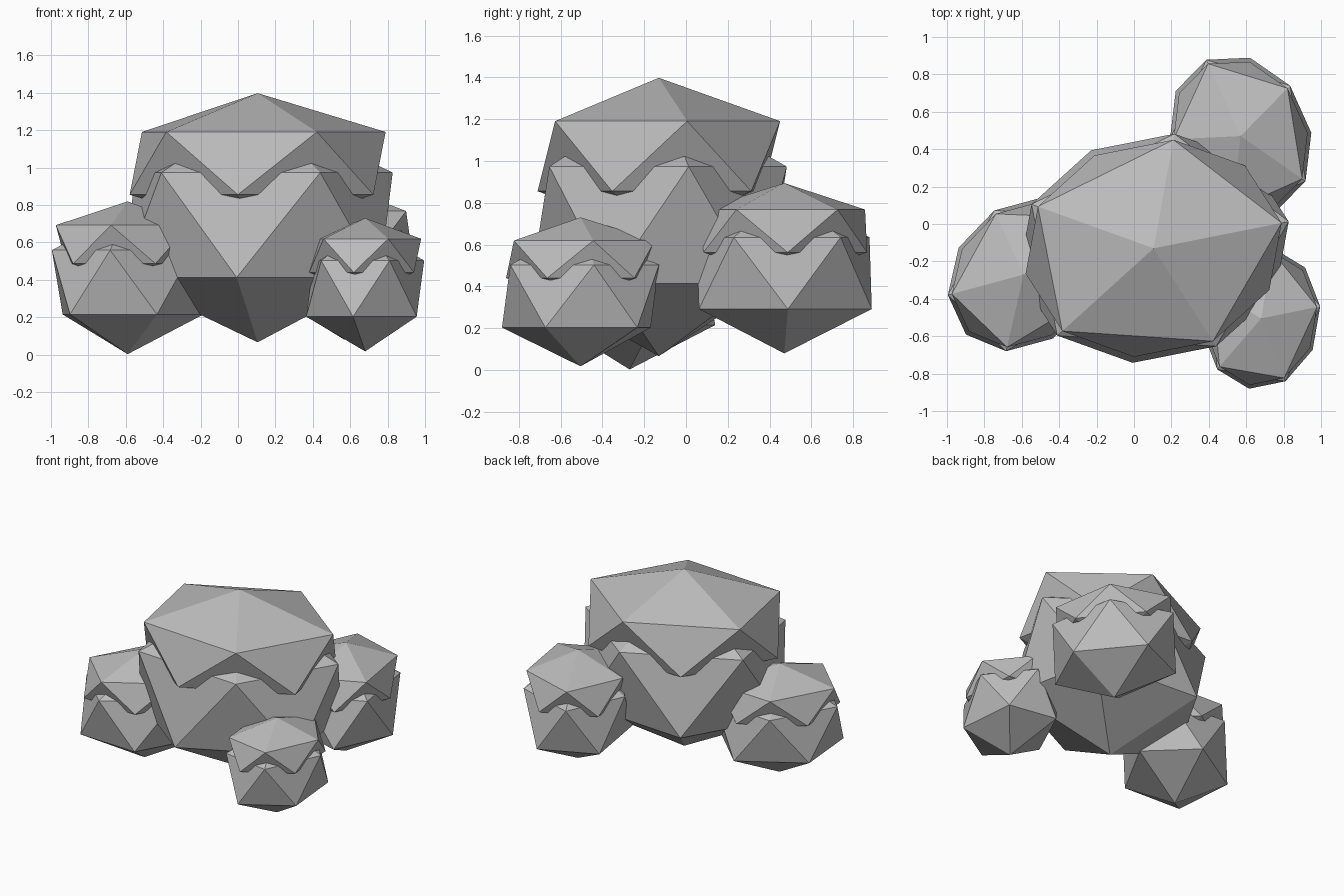
import bpy
import bmesh
import math
from mathutils import Matrix, Vector

cube = bpy.data.objects.get("Cube")
if cube:
    bpy.data.objects.remove(cube, do_unlink=True)

stone = bpy.data.materials.new("stone_grey")
stone.use_nodes = True
colour = (0.5, 0.5, 0.5, 1)
stone.diffuse_color = colour
stone.node_tree.nodes["Principled BSDF"].inputs["Base Color"].default_value = colour

# Skewed plan shared by every boulder
PLAN = Matrix(((0.765, -0.124, 0), (0.1515, 0.633, 0), (0, 0, 1))).to_4x4()


def add_stone(name, centre, yaw, width, height):
    """Faceted twenty-sided stone, stretched to the shared plan and turned."""
    bm = bmesh.new()
    bmesh.ops.create_icosphere(bm, subdivisions=1, radius=1)
    size = Matrix.Diagonal((width, width, height, 1))
    bm.transform(Matrix.Translation(centre)
                 @ Matrix.Rotation(math.radians(yaw), 4, "Z") @ size @ PLAN)
    mesh = bpy.data.meshes.new(name)
    bm.to_mesh(mesh)
    bm.free()
    mesh.materials.append(stone)
    obj = bpy.data.objects.new(name, mesh)
    bpy.context.collection.objects.link(obj)


def add_boulder(name, centre, yaw, width, height):
    """Body stone with a flatter cap; the body's corners poke through the cap."""
    centre = Vector(centre)
    add_stone(name + "_body", centre, yaw, 1.055 * width, 0.627 * height)
    add_stone(name + "_cap", centre + Vector((0, 0, 0.33 * height)),
              yaw, width, 0.375 * height)


# One large boulder with three smaller ones leaning on it
add_boulder("main_boulder", (0.105, -0.13, 0.693), 0, 1, 1)
add_boulder("right_boulder", (-0.59, -0.27, 0.387), 35, 0.605, 0.613)
add_boulder("front_left_boulder", (0.68, -0.505, 0.353), 69, 0.518, 0.535)
add_boulder("back_left_boulder", (0.57, 0.47, 0.463), 103, 0.608, 0.612)
